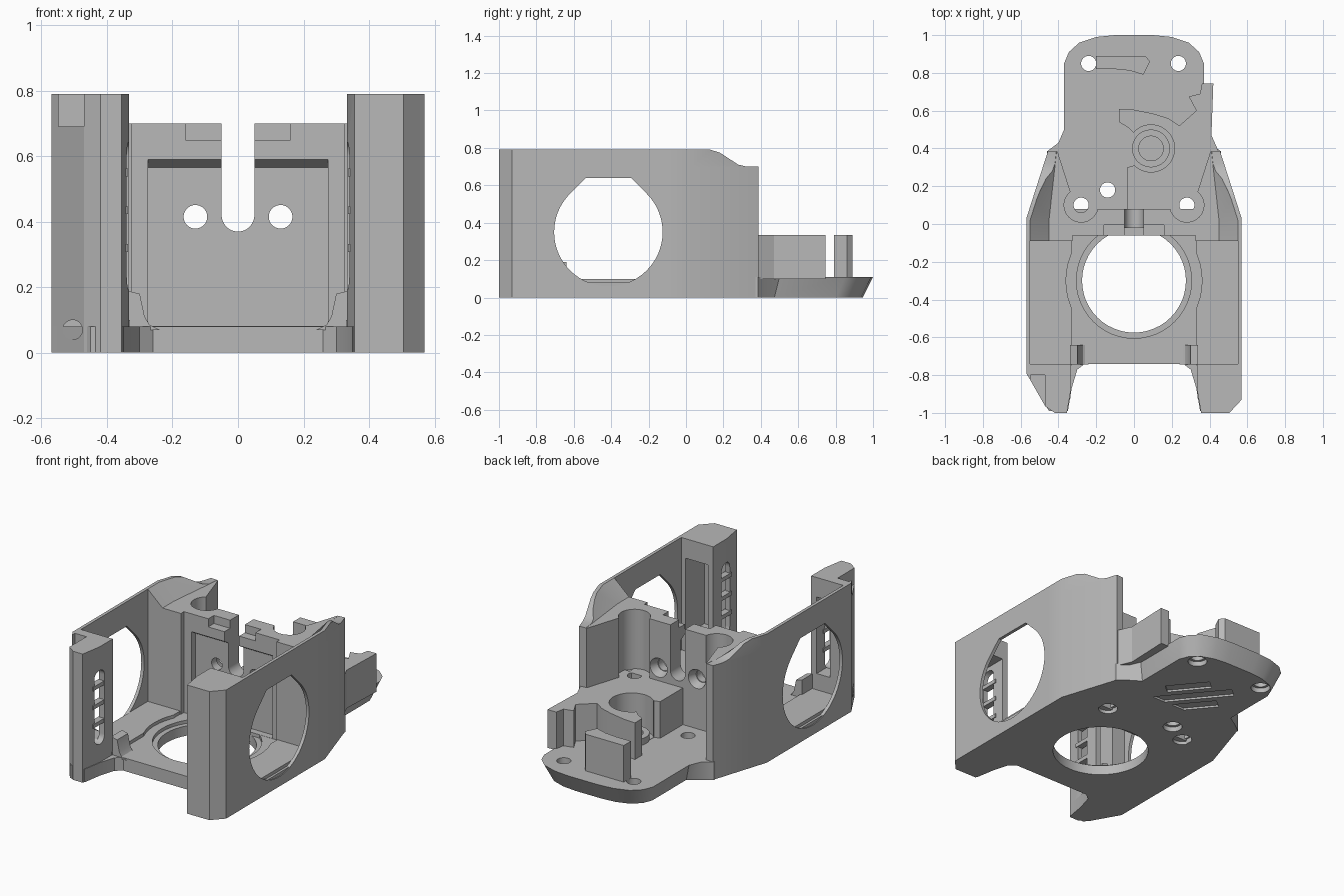
import bpy, bmesh, math
from mathutils import Vector

cube = bpy.data.objects.get("Cube")
if cube:
    bpy.data.objects.remove(cube, do_unlink=True)

grey = bpy.data.materials.new("plain_grey")
grey.use_nodes = True
grey.diffuse_color = (0.48, 0.48, 0.48, 1)
grey.node_tree.nodes["Principled BSDF"].inputs["Base Color"].default_value = (0.48, 0.48, 0.48, 1)


def prism(name, pts, a, b, axis="z", low=None):
    """Extrude a profile from a to b along an axis; low is an optional other start profile."""
    def place(p, h):
        return {"z": (p[0], p[1], h), "x": (h, p[0], p[1]), "y": (p[0], h, p[1])}[axis]
    bm = bmesh.new()
    bottom = [bm.verts.new(place(p, a)) for p in (low or pts)]
    top = [bm.verts.new(place(p, b)) for p in pts]
    bm.faces.new(bottom)
    bm.faces.new(top)
    for i in range(len(pts)):
        j = (i + 1) % len(pts)
        bm.faces.new((bottom[i], bottom[j], top[j], top[i]))
    bmesh.ops.recalc_face_normals(bm, faces=bm.faces)
    mesh = bpy.data.meshes.new(name)
    bm.to_mesh(mesh)
    bm.free()
    ob = bpy.data.objects.new(name, mesh)
    bpy.context.collection.objects.link(ob)
    mesh.materials.append(grey)
    return ob


def arc(cx, cy, r, start=0, end=360, n=48):
    full = end - start == 360
    steps = n if full else n - 1
    angles = [math.radians(start + (end - start) * i / steps) for i in range(n)]
    return [(cx + r * math.cos(t), cy + r * math.sin(t)) for t in angles]


def rect(x0, x1, y0, y1):
    return [(x0, y0), (x1, y0), (x1, y1), (x0, y1)]


def box(x0, x1, y0, y1, z0, z1, name="cutter"):
    return prism(name, rect(x0, x1, y0, y1), z0, z1)


def hole(x, y, r, z0, z1, axis="z", r0=None):
    return prism("cutter", arc(x, y, r), z0, z1, axis, arc(x, y, r0) if r0 else None)


def cut(ob, *cutters):
    bpy.context.view_layer.objects.active = ob
    for c in cutters:
        mod = ob.modifiers.new("cut", "BOOLEAN")
        mod.operation, mod.solver, mod.object = "DIFFERENCE", "EXACT", c
        bpy.ops.object.modifier_apply(modifier=mod.name)
        bpy.data.objects.remove(c, do_unlink=True)
    return ob


def flip(pts, s):
    return [(s * x, y) for x, y in pts]


SCREWS = [(-0.28, 0.1), (0.28, 0.1), (-0.14, 0.18), (-0.24, 0.85), (0.235, 0.85)]


def screw_cuts(z1):
    return [c for x, y in SCREWS for c in
            (hole(x, y, 0.04, -0.1, z1), hole(x, y, 0.055, -0.01, 0.03))]


# Rear tongue with undercut edge
corner = [(0.46, 0.0), (0.46, 0.385), (0.40, 0.43), (0.37, 0.50), (0.37, 0.85),
          (0.345, 0.91), (0.29, 0.96), (0.2, 0.99), (0.1, 1.0)]
outline = corner + flip(corner[::-1], -1)
under = [(x * (0.9 if y > 0.45 else 1), y * 0.945 if y > 0.45 else y) for x, y in outline]
tongue = prism("rear_tongue", outline, 0, 0.11, low=under)
cut(tongue, *screw_cuts(0.5))

# Shallow diagonal slots underneath
along = Vector((-0.64, 0.77))
across = Vector((0.77, 0.64))
for off, half in ((-0.11, 0.13), (0, 0.24), (0.11, 0.13)):
    mid = Vector((0, 0.52)) + across * off
    pts = [mid + along * a * half + across * b * 0.035
           for a, b in ((-1, -1), (1, -1), (1, 1), (-1, 1))]
    cut(tongue, prism("cutter", [tuple(p) for p in pts], -0.01, 0.012))

# Front floor with large round opening
half = [(0.26, -0.74), (0.30, -0.77), (0.33, -0.87), (0.35, -0.99), (0.45, -0.99),
        (0.565, -0.8), (0.565, 0.03), (0.46, 0.37)]
floor = prism("front_floor", half + flip(half[::-1], -1), 0, 0.08)
cut(floor, hole(0, -0.3, 0.275, -0.1, 0.3), hole(0, -0.3, 0.305, 0.06, 0.3), *screw_cuts(0.3))

# Side walls, rear wings and front pillars
top_cut = [(0.13, 0.79), (0.18, 0.775), (0.28, 0.71), (0.32, 0.701), (0.6, 0.701), (0.6, 0.95), (0.13, 0.95)]
t = math.tan(math.radians(22.5))
window = arc(-0.415, 0.35, 0.29, 135, 405, 48) + [(-0.415 + 0.29 * t, 0.64), (-0.415 - 0.29 * t, 0.64)]
wing_outer = [(0.57, -0.09), (0.57, 0.03), (0.455, 0.388)]
for s, side in ((-1, "right"), (1, "left")):
    wall = prism(side + "_wall", rect(-0.78, -0.08, 0, 0.79), s * 0.55, s * 0.57, "x")
    cut(wall, prism("cutter", window, s * 0.5, s * 0.65, "x"))

    ledge = box(min(s * 0.33, s * 0.55), max(s * 0.33, s * 0.55), -0.75, -0.08, 0.01, 0.1, side + "_floor_ledge")
    cut(ledge, hole(0, -0.3, 0.36, 0, 0.3))

    # wing: thick lower body, then a rim that tapers to a thin edge
    wing = prism(side + "_wing", flip(wing_outer + [(0.405, 0.385), (0.33, 0.15), (0.325, -0.09)], s), 0, 0.70)
    cut(wing, hole(s * 0.28, 0.1, 0.09, 0.08 if s < 0 else 0.33, 1))
    rim = prism(side + "_wing_rim", flip(wing_outer + [(0.435, 0.386), (0.55, 0.02), (0.55, -0.09)], s), 0.70, 0.79,
                low=flip(wing_outer + [(0.41, 0.385), (0.45, 0.02), (0.45, -0.09)], s))
    cut(rim, prism("cutter", top_cut, -1, 1, "x"))

    # pillar with rear cavity and a laddered slot on its inner face
    inner = [(0.355, -1.0), (0.333, -0.87), (0.333, -0.74), (0.57, -0.74)]
    outer = [(0.57, -0.93), (0.505, -1.0)] if s > 0 else [(0.57, -0.79), (0.47, -0.965), (0.42, -1.0)]
    pillar = prism(side + "_pillar", flip(inner + outer, s), 0, 0.79)
    cx = sorted((s * 0.37, s * (0.52 if s > 0 else 0.46)))
    cut(pillar, box(*cx, -0.92, -0.7, 0.2, 0.67))
    slot = arc(-0.865, 0.6, 0.045, 0, 180, 12) + arc(-0.865, 0.235, 0.045, 180, 360, 12)
    cut(pillar, prism("cutter", slot, s * 0.3, s * 0.4, "x"))
    for z in (0.32, 0.435, 0.55):
        x0, x1 = sorted((s * 0.336, s * 0.375))
        box(x0, x1, -0.925, -0.80, z - 0.012, z + 0.012, side + "_slot_rib")
    if s < 0:
        notch = prism("cutter", rect(-0.548, -0.47, -1.1, -0.8), 0.69, 0.85)
        cut(pillar, notch, hole(-0.505, 0.07, 0.03, -1.1, -0.8, "y"))

    # gusset where the floor meets the pillar
    gusset = [(0.24, 0.07), (0.34, 0.07), (0.34, 0.19), (0.30, 0.18), (0.285, 0.11), (0.27, 0.085)]
    prism(side + "_gusset", flip(gusset, s), -0.745, -0.64, "y")

# Cross wall with framed recess, central slot and screw holes
cross = box(-0.335, 0.335, -0.06, 0.08, 0.02, 0.70, "cross_wall")
recess = [(-0.06, 0.59), (-0.1, 0.59), (-0.1, 0.081), (-0.02, 0.081), (-0.02, 0.565)]
cut(cross,
    prism("cutter", recess, -0.275, 0.275, "x"),
    prism("cutter", arc(0, 0.42, 0.05, 180, 360, 24) + [(0.05, 0.9), (-0.05, 0.9)], -0.3, 0.3, "y"),
    hole(-0.28, 0.1, 0.09, 0.08, 1), hole(0.28, 0.1, 0.09, 0.335, 1),
    box(-0.16, -0.04, -0.1, -0.005, 0.65, 0.8), box(0.04, 0.16, -0.1, -0.005, 0.65, 0.8))
for x in (-0.13, 0.13):
    cut(cross, hole(x, 0.415, 0.036, -0.3, 0.3, "y"), hole(x, 0.415, 0.06, 0.03, 0.085, "y", 0.04))

# Raised gear block with open round pocket and hooked rear edge
block_pts = [(-0.035, 0.07), (0.40, 0.07), (0.45, 0.38), (0.41, 0.47), (0.42, 0.745), (0.36, 0.745),
             (0.35, 0.69), (0.29, 0.675), (0.33, 0.6), (0.24, 0.52), (0.18, 0.56), (0.1, 0.585),
             (0, 0.605), (-0.08, 0.61), (-0.08, 0.54), (-0.03, 0.51), (0.0, 0.48), (0.0, 0.31), (-0.035, 0.3)]
block = prism("gear_block", block_pts, 0.1, 0.335)
cut(block, hole(0.09, 0.4, 0.125, 0.112, 0.5), hole(0.28, 0.1, 0.04, 0, 0.5))
seat = prism("bearing_seat", arc(0.09, 0.4, 0.1), 0.1, 0.15)
cut(seat, hole(0.09, 0.4, 0.065, 0.105, 0.3))

# Curved stop tab at the rear
tab_pts = [(-0.2, 0.89), (-0.2, 0.82)] + [(-0.1, 0.82), (-0.02, 0.812), (0.05, 0.79), (0.085, 0.86), (0.06, 0.89)]
prism("stop_tab", tab_pts, 0.1, 0.335)

# Soften only the shallow-angled faces
bpy.ops.object.select_all(action="DESELECT")
for ob in bpy.context.scene.objects:
    if ob.type == "MESH":
        ob.select_set(True)
        bpy.context.view_layer.objects.active = ob
bpy.ops.object.shade_smooth_by_angle(angle=math.radians(25))
